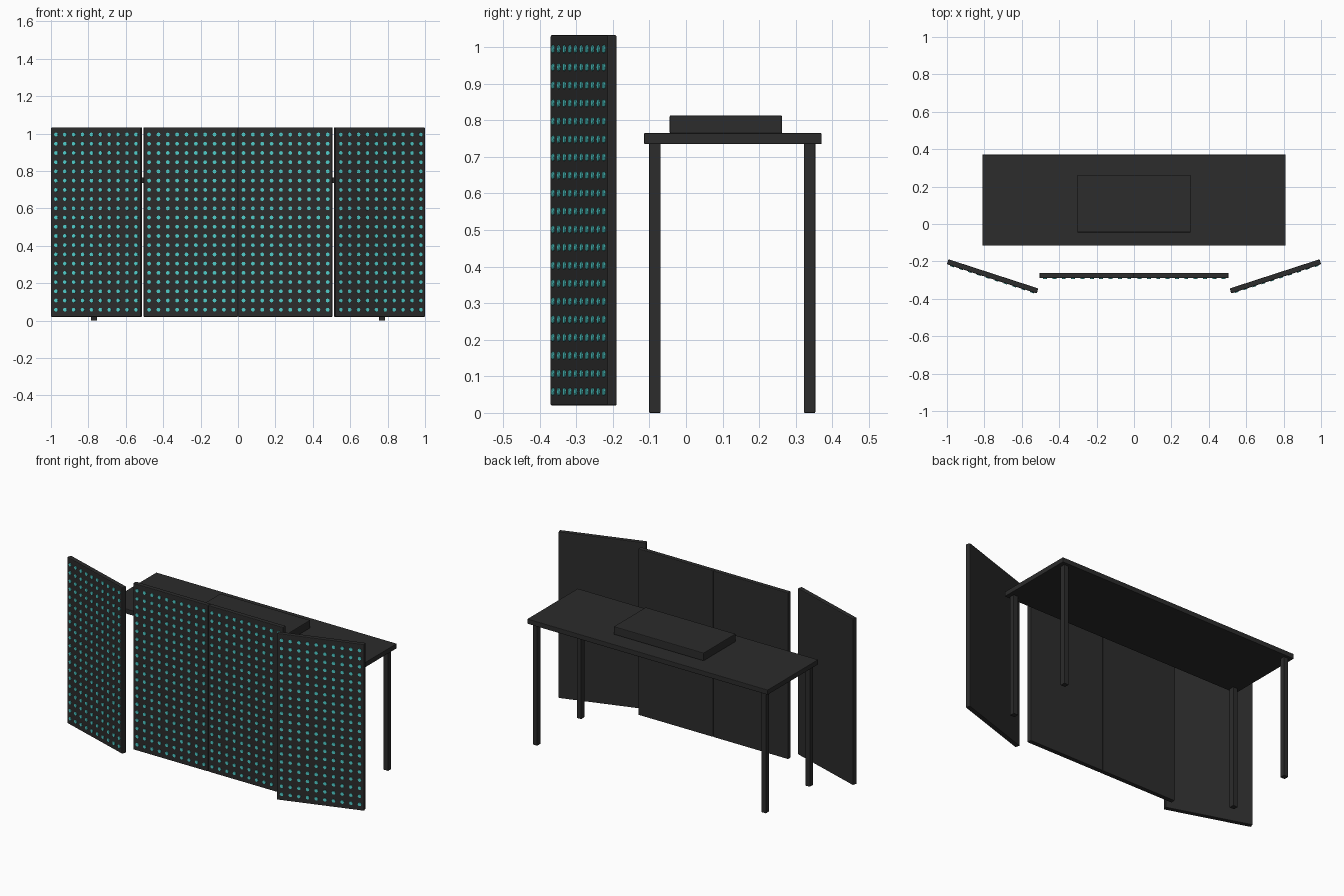
import bpy
import bmesh
import math
from mathutils import Matrix, Vector

cube = bpy.data.objects.get("Cube")
if cube:
    bpy.data.objects.remove(cube, do_unlink=True)


def make_material(name, color):
    mat = bpy.data.materials.new(name)
    mat.use_nodes = True
    mat.diffuse_color = (*color, 1)
    mat.node_tree.nodes["Principled BSDF"].inputs["Base Color"].default_value = (*color, 1)
    return mat


charcoal = make_material("charcoal", (0.025, 0.025, 0.025))
teal = make_material("teal", (0.08, 0.62, 0.6))


def add_object(name, bm, mat):
    mesh = bpy.data.meshes.new(name)
    bm.to_mesh(mesh)
    bm.free()
    mesh.materials.append(mat)
    obj = bpy.data.objects.new(name, mesh)
    bpy.context.scene.collection.objects.link(obj)
    return obj


def add_box(name, center, size, bevel, turn=0):
    bm = bmesh.new()
    bmesh.ops.create_cube(bm, size=1, matrix=Matrix.Diagonal((*size, 1)))
    obj = add_object(name, bm, charcoal)
    obj.location = center
    obj.rotation_euler.z = turn
    mod = obj.modifiers.new("soft edges", 'BEVEL')
    mod.width = bevel
    mod.segments = 2
    return obj


PANEL = Vector((0.505, 0.028, 1.013))
COLUMNS, ROWS = 10, 20
STEP_X, STEP_Z = 0.05, 0.0493


def add_panel(name, x, y, turn):
    """Upright board with a grid of small round lamps on its front."""
    center = (x, y, 0.5265)
    add_box(name, center, PANEL, 0.004, turn)
    bm = bmesh.new()
    upright = Matrix.Rotation(math.pi / 2, 4, 'X')
    for col in range(COLUMNS):
        for row in range(ROWS):
            spot = Vector(((col - (COLUMNS - 1) / 2) * STEP_X + 0.002,
                           -PANEL.y / 2 - 0.001,
                           (row - (ROWS - 1) / 2) * STEP_Z))
            bmesh.ops.create_cone(bm, cap_ends=True, segments=8, radius1=0.0105,
                                  radius2=0.0105, depth=0.006,
                                  matrix=Matrix.Translation(spot) @ upright)
    lamps = add_object(name + "_lamps", bm, teal)
    lamps.location = center
    lamps.rotation_euler.z = turn


# Four-panel screen: flat middle pair, angled wings
wing_turn = math.radians(18)
for side, sign in (("left", 1), ("right", -1)):
    add_panel(side + "_middle_panel", sign * PANEL.x / 2, -0.275, 0)
    add_panel(side + "_wing_panel", sign * 0.756, -0.28, sign * wing_turn)

# Table behind the screen
add_box("table_top", (0, 0.128, 0.75), (1.62, 0.486, 0.03), 0.003)
for side, x in (("left", 0.77), ("right", -0.77)):
    for end, y in (("front", -0.085), ("back", 0.338)):
        add_box(f"{end}_{side}_leg", (x, y, 0.3685), (0.031, 0.031, 0.737), 0.002)

# Flat control console on the table
add_box("console", (0, 0.109, 0.789), (0.606, 0.308, 0.049), 0.004)
